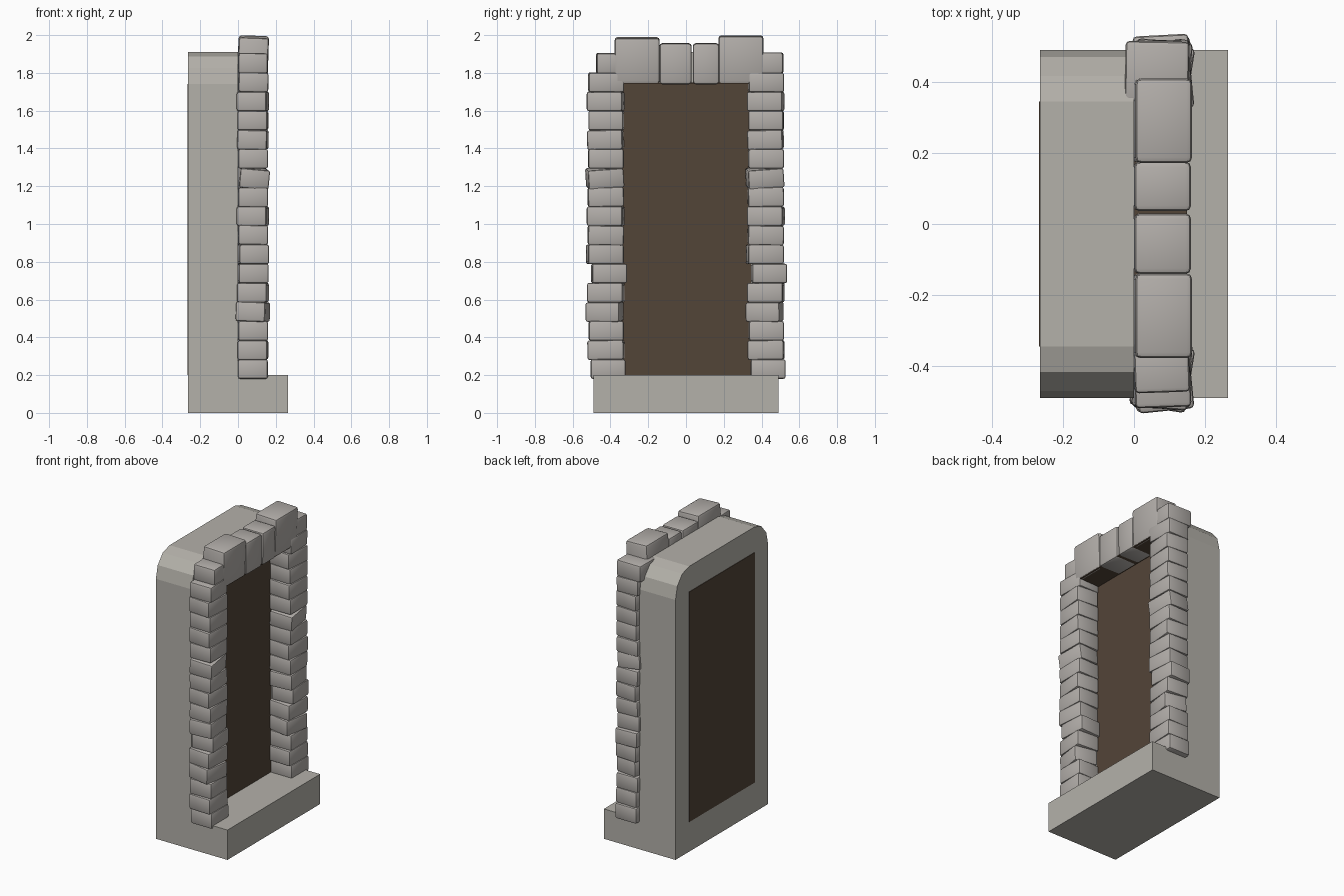
import bpy, bmesh, math
from mathutils import Matrix, Euler, Vector

if "Cube" in bpy.data.objects:
    bpy.data.objects.remove(bpy.data.objects["Cube"])


def material(name, rgb):
    m = bpy.data.materials.new(name)
    m.diffuse_color = (*rgb, 1)
    m.use_nodes = True
    m.node_tree.nodes["Principled BSDF"].inputs["Base Color"].default_value = m.diffuse_color
    return m


WALL = material("warm grey wall", (0.456, 0.440, 0.400))
STONE = material("grey stone", (0.450, 0.425, 0.402))
WOOD = material("dark brown wood", (0.086, 0.058, 0.039))


def finish(name, bm, mat):
    bmesh.ops.recalc_face_normals(bm, faces=bm.faces)
    me = bpy.data.meshes.new(name)
    bm.to_mesh(me)
    bm.free()
    me.materials.append(mat)
    ob = bpy.data.objects.new(name, me)
    bpy.context.collection.objects.link(ob)
    return ob


def box(name, lo, hi, mat, rot=(0, 0, 0), bevel=0.0):
    lo, hi = Vector(lo), Vector(hi)
    bm = bmesh.new()
    bmesh.ops.create_cube(bm, size=1)
    bmesh.ops.scale(bm, vec=hi - lo, verts=bm.verts)
    if bevel:
        bmesh.ops.bevel(bm, geom=bm.edges[:], offset=bevel, segments=2,
                        profile=0.5, affect='EDGES')
        for f in bm.faces:
            f.smooth = True
    turn = Euler([math.radians(a) for a in rot]).to_matrix().to_4x4()
    bm.transform(Matrix.Translation((lo + hi) / 2) @ turn)
    ob = finish(name, bm, mat)
    if bevel:
        bpy.context.view_layer.objects.active = ob
        ob.select_set(True)
        bpy.ops.object.shade_smooth_by_angle(angle=math.radians(40))
        ob.select_set(False)
    return ob


# Wall slab: outline with rounded top corners, extruded along x
corner = [(0.345 + 0.145 * math.cos(a), 1.74 + 0.17 * math.sin(a))
          for a in (math.radians(30 * i) for i in range(4))]
outline = [(0.49, 0)] + corner
outline += [(-y, z) for y, z in reversed(outline)]
bm = bmesh.new()
face = bm.faces.new([bm.verts.new((-0.265, y, z)) for y, z in outline])
ext = bmesh.ops.extrude_face_region(bm, geom=[face])
bmesh.ops.translate(bm, vec=(0.265, 0, 0),
                    verts=[v for v in ext["geom"] if isinstance(v, bmesh.types.BMVert)])
# the extruded region keeps its source face only when needed
if not any(abs(f.calc_center_median().x + 0.265) < 1e-4 for f in bm.faces):
    bmesh.ops.holes_fill(bm, edges=bm.edges[:], sides=0)
finish("wall_slab", bm, WALL)

# Doorstep
box("doorstep", (-0.001, -0.49, 0), (0.265, 0.49, 0.2), WALL)

# Door panels on both faces and the brown underside of the lintel
box("door_front", (-0.003, -0.345, 0.2), (0.003, 0.345, 1.745), WOOD)
box("door_back", (-0.268, -0.345, 0.2), (-0.262, 0.345, 1.74), WOOD)
box("lintel_underside", (0.002, -0.335, 1.743), (0.15, 0.335, 1.749), WOOD)

# Jamb stones: (outer-left y, inner y, tilt about x, y, z) for each course
courses = [
    (-0.505, -0.320, 0, 0, 0), (-0.520, -0.328, 1, 0, -2),
    (-0.515, -0.330, 0, 0, 1), (-0.522, -0.340, 0, 2, -9),
    (-0.520, -0.330, 0, 0, -4), (-0.500, -0.315, 0, 0, 3),
    (-0.525, -0.335, 0, 0, 5), (-0.520, -0.330, -1, 1, 1),
    (-0.520, -0.330, 0, 0, -5), (-0.520, -0.330, 1, 0, 1),
    (-0.525, -0.335, 4, 5, 6), (-0.518, -0.330, 0, 0, 1),
    (-0.520, -0.333, 1, 1, -3), (-0.515, -0.330, 0, 0, -2),
    (-0.520, -0.332, 0, 0, -5), (-0.517, -0.330, 0, 1, 2),
]
for side, shift in (("left", 0.0), ("right", 0.85)):
    for i, (y0, y1, rx, ry, rz) in enumerate(courses):
        z = 0.18 + 0.1012 * i
        shift_y = shift - (0.0025 if shift else 0)
        box(f"{side}_jamb_stone_{i + 1}", (0.0, y0 + shift_y, z),
            (0.158, y1 + shift_y, z + 0.104), STONE, (rx, ry, rz), 0.012)
# Top course differs per side
box("left_jamb_top", (0.0, -0.475, 1.797), (0.155, -0.33, 1.905), STONE, (0, 1, 2), 0.012)
box("right_jamb_top", (-0.025, 0.345, 1.797), (0.155, 0.515, 1.908), STONE, (0, 0, -1), 0.012)

# Lintel stones: two tall ends, two shorter in the middle
for i, (y0, y1, z0, z1, tilt) in enumerate([
        (-0.378, -0.139, 1.745, 1.987, 2), (-0.141, 0.030, 1.740, 1.957, 0.5),
        (0.036, 0.176, 1.740, 1.957, 0.5), (0.172, 0.410, 1.745, 1.997, 2)]):
    box(f"lintel_stone_{i + 1}", (0.0, y0, z0), (0.16, y1, z1), STONE,
        (0, tilt, 0), 0.016)
